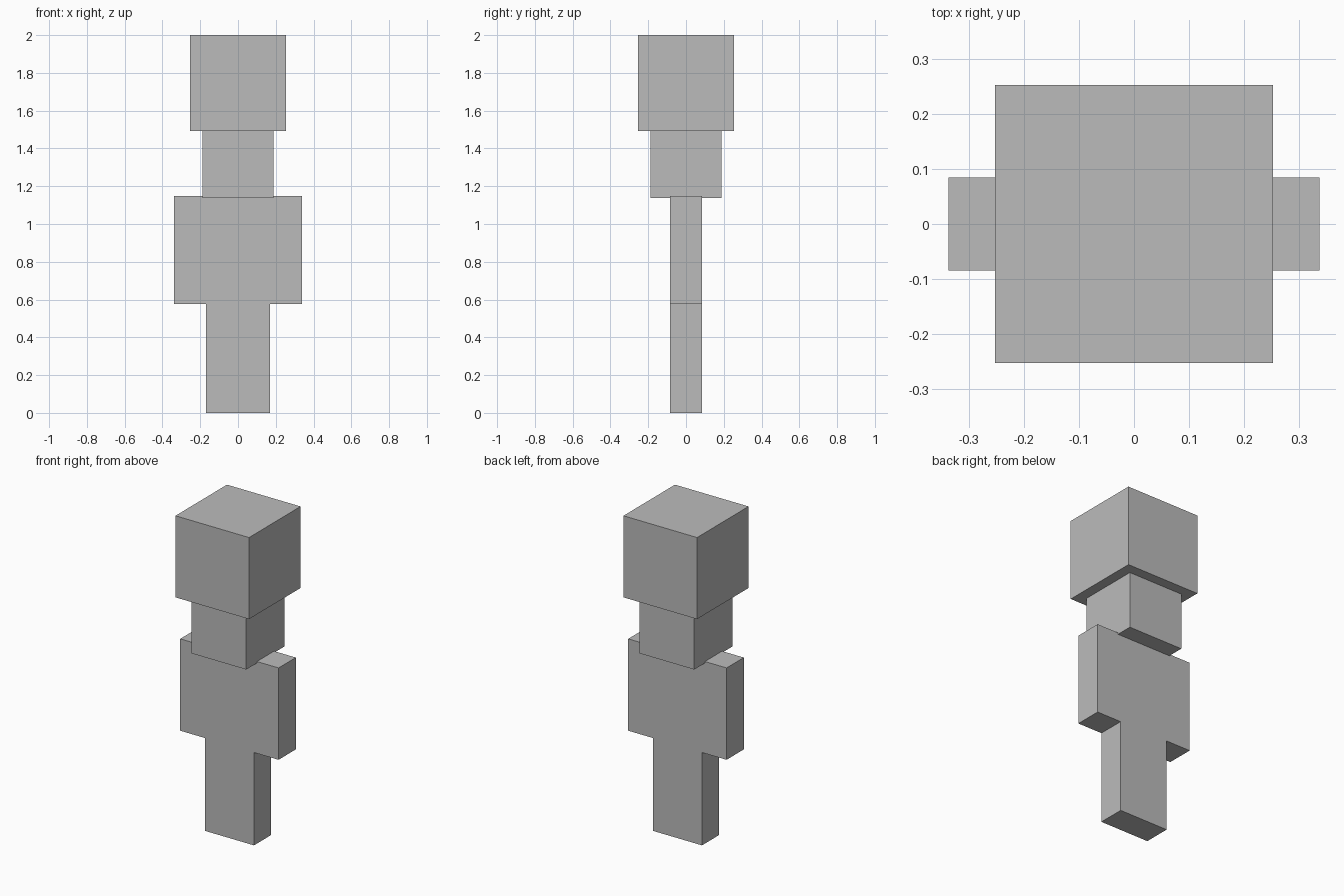
import bpy

default = bpy.data.objects.get("Cube")
if default:
    bpy.data.objects.remove(default, do_unlink=True)

# Single plain grey for the whole figure
GREY = (0.5, 0.5, 0.5, 1)
grey = bpy.data.materials.new("plain_grey")
grey.use_nodes = True
grey.diffuse_color = GREY
bsdf = next(n for n in grey.node_tree.nodes if n.type == "BSDF_PRINCIPLED")
bsdf.inputs["Base Color"].default_value = GREY


def box(name, x, half_depth, z):
    """Block spanning x and z ranges, centred front to back."""
    bpy.ops.mesh.primitive_cube_add(size=1)
    obj = bpy.context.object
    obj.name = name
    obj.data.materials.append(grey)
    size = (x[1] - x[0], 2 * half_depth, z[1] - z[0])
    centre = (sum(x) / 2, 0, sum(z) / 2)
    for v in obj.data.vertices:
        v.co = [c * s + m for c, s, m in zip(v.co, size, centre)]
    return obj


LIMB = 0.169            # limb width
DEPTH = LIMB / 2        # half depth of body and limbs
HIP, SHOULDER = 0.577, 1.148
HEAD, NECK = 0.253, 0.189

# Head block and the smaller block under it
box("head", (-HEAD, HEAD), HEAD, (1.493, 2.0))
box("neck_block", (-NECK, NECK), NECK, (1.138, 1.493))

# Body
box("torso", (-LIMB, LIMB), DEPTH, (HIP, SHOULDER))

# Arms and legs on both sides
for side, s in (("left", 1), ("right", -1)):
    box(side + "_arm", sorted((s * LIMB, s * 2 * LIMB)), DEPTH, (HIP, SHOULDER))
    box(side + "_leg", sorted((0, s * LIMB)), DEPTH, (0, HIP))
